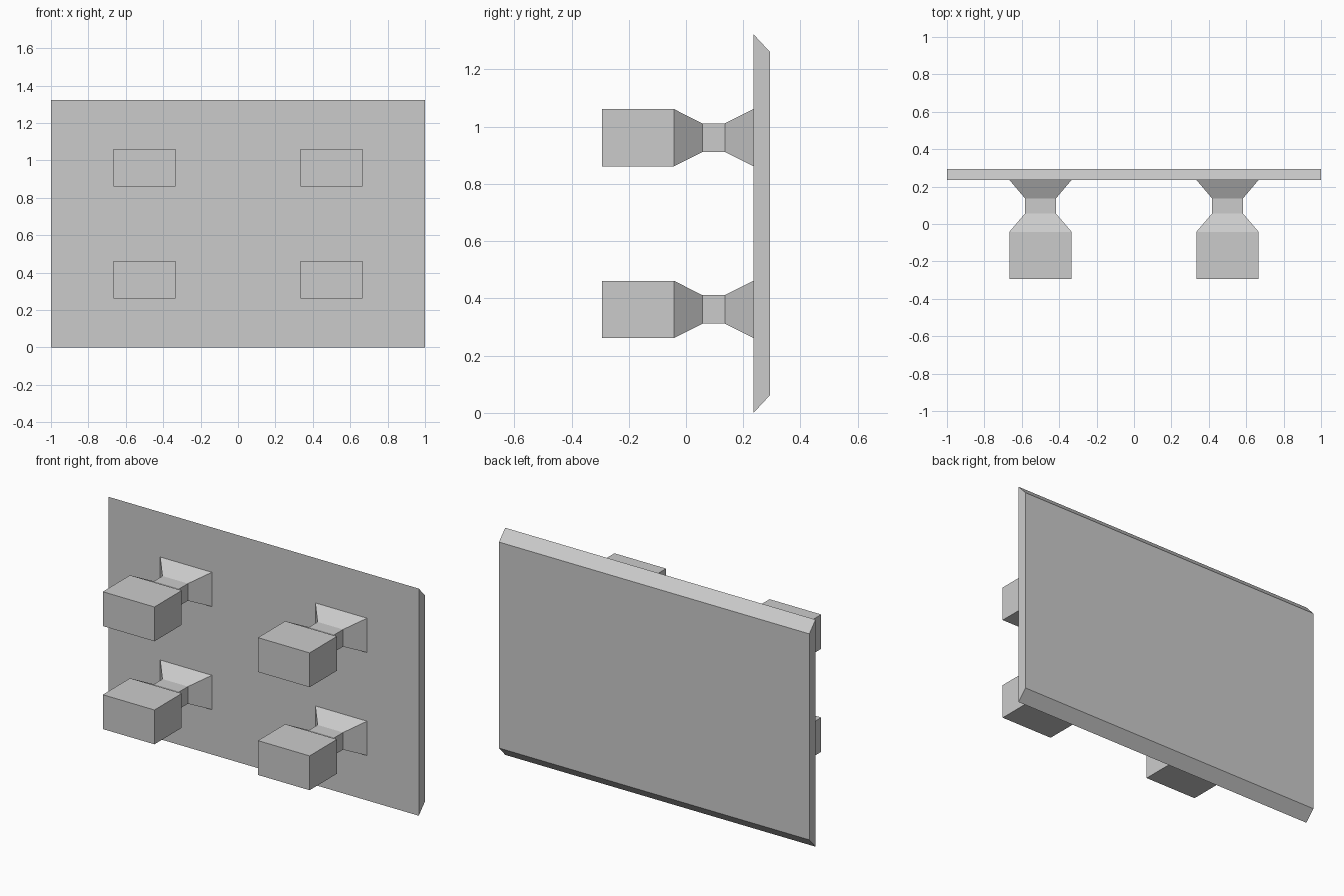
import bpy
import bmesh

if "Cube" in bpy.data.objects:
    bpy.data.objects.remove(bpy.data.objects["Cube"])


def loft(name, rings):
    """Closed solid through rectangular rings: (y, half_x, half_z), front to back."""
    bm = bmesh.new()
    loops = [[bm.verts.new((sx * hx, y, sz * hz))
              for sx, sz in ((-1, -1), (1, -1), (1, 1), (-1, 1))]
             for y, hx, hz in rings]
    for a, b in zip(loops, loops[1:]):
        for i in range(4):
            j = (i + 1) % 4
            bm.faces.new((a[i], a[j], b[j], b[i]))
    bm.faces.new(loops[0])
    bm.faces.new(loops[-1])
    bmesh.ops.recalc_face_normals(bm, faces=bm.faces)
    mesh = bpy.data.meshes.new(name)
    bm.to_mesh(mesh)
    bm.free()
    obj = bpy.data.objects.new(name, mesh)
    bpy.context.collection.objects.link(obj)
    return obj


MID_Z = 0.6615
PLATE_FRONT, BACK = 0.236, 0.293

# Backing plate with bevelled top and bottom edges
plate = loft("backing_plate", [(PLATE_FRONT, 1.0, MID_Z), (BACK, 1.0, 0.6)])
plate.location.z = MID_Z

# Four pegs: block head, narrow neck, flared foot
PEG = [(-BACK, 0.1665, 0.1), (-0.042, 0.1665, 0.1), (0.057, 0.082, 0.05),
       (0.136, 0.082, 0.05), (PLATE_FRONT, 0.1665, 0.1)]
for row, dz in (("lower", -0.3), ("upper", 0.3)):
    for side, x in (("left", -0.5), ("right", 0.5)):
        peg = loft(f"{row}_{side}_peg", PEG)
        peg.location = (x, 0, MID_Z + dz)
